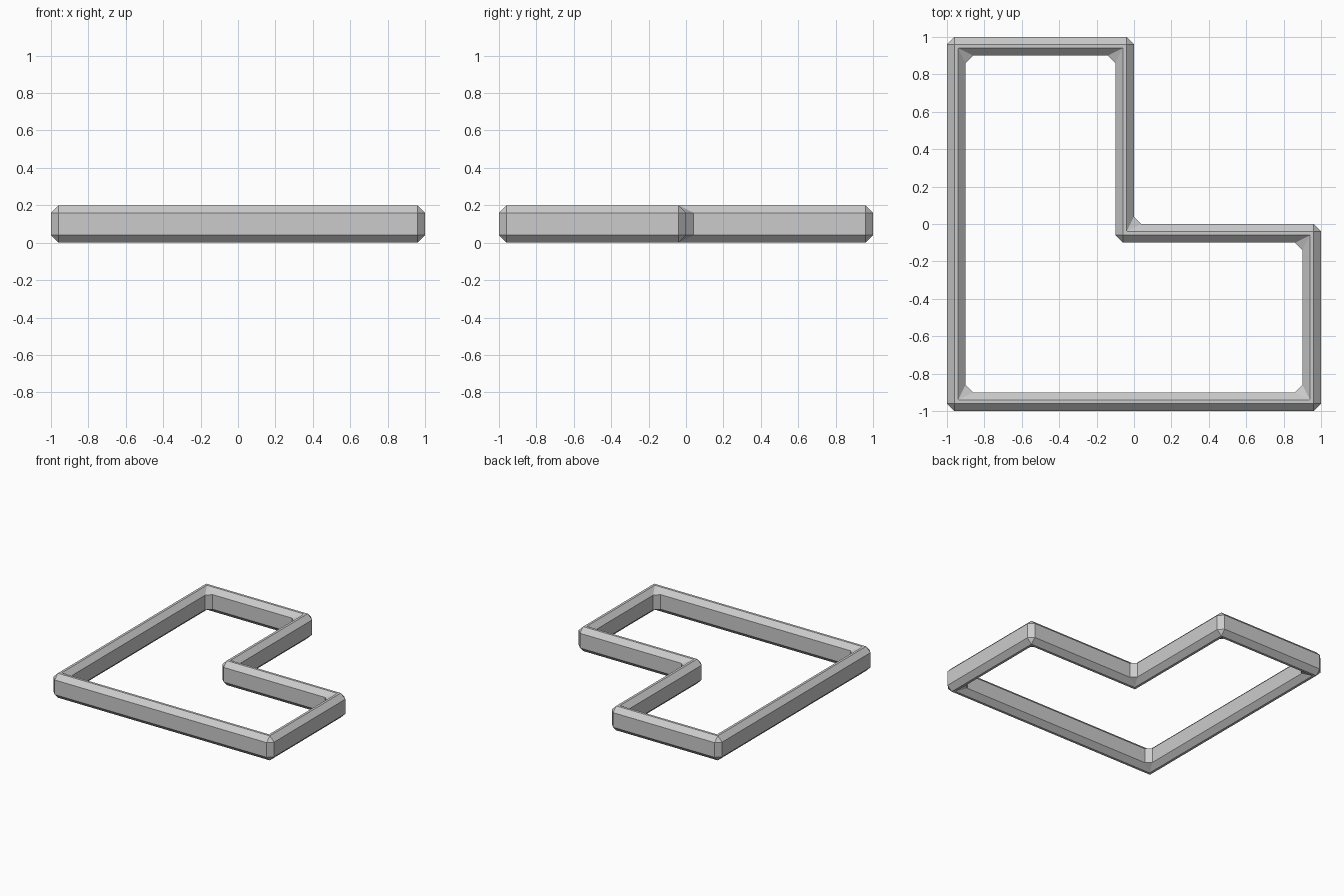
import bpy
import bmesh

if "Cube" in bpy.data.objects:
    bpy.data.objects.remove(bpy.data.objects["Cube"])

HEIGHT, WALL, BEVEL = 0.2, 0.1, 0.04

# L-shaped outline (counter-clockwise) and its inward offset
outer = [(-1, -1), (1, -1), (1, 0), (0, 0), (0, 1), (-1, 1)]


def direction(a, b):
    dx, dy = b[0] - a[0], b[1] - a[1]
    length = abs(dx) + abs(dy)
    return dx / length, dy / length


inner = []
for i, p in enumerate(outer):
    d0 = direction(outer[i - 1], p)
    d1 = direction(p, outer[(i + 1) % len(outer)])
    # sum of the left-hand normals of both neighbouring walls
    inner.append((p[0] - WALL * (d0[1] + d1[1]), p[1] + WALL * (d0[0] + d1[0])))

# Closed wall ring
bm = bmesh.new()


def ring(points, z):
    return [bm.verts.new((x, y, z)) for x, y in points]


loops = [ring(outer, 0), ring(outer, HEIGHT), ring(inner, HEIGHT), ring(inner, 0)]
n = len(outer)
for k in range(4):
    a, b = loops[k], loops[(k + 1) % 4]
    for i in range(n):
        j = (i + 1) % n
        bm.faces.new((a[i], a[j], b[j], b[i]))
bmesh.ops.recalc_face_normals(bm, faces=bm.faces)

mesh = bpy.data.meshes.new("l_shaped_frame")
bm.to_mesh(mesh)
bm.free()
frame = bpy.data.objects.new("l_shaped_frame", mesh)
bpy.context.collection.objects.link(frame)

# Single-segment chamfer on every real edge
bevel = frame.modifiers.new("chamfer", 'BEVEL')
bevel.width = BEVEL
bevel.segments = 1
bevel.limit_method = 'ANGLE'
